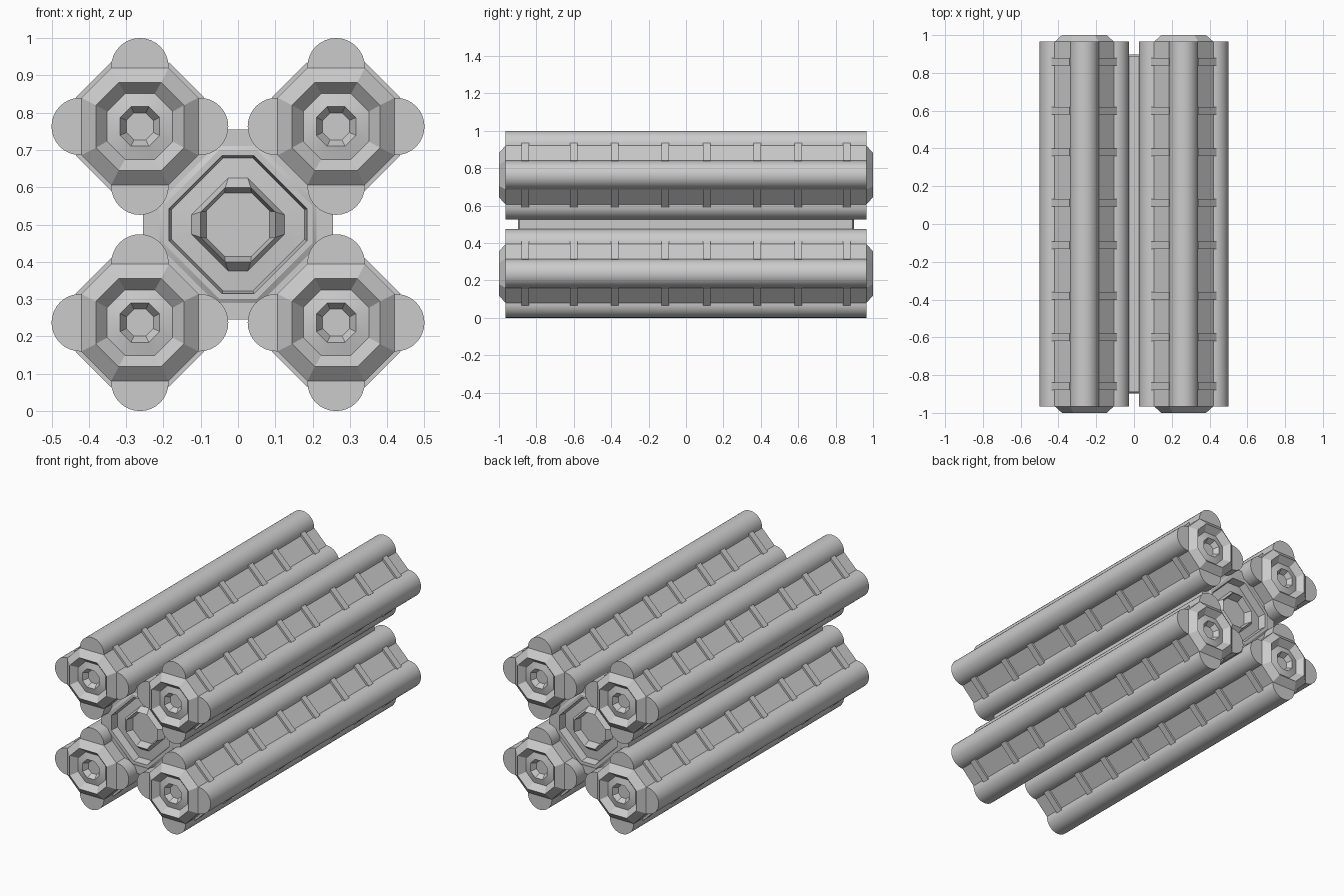
import bpy
import bmesh
import math
from mathutils import Matrix, Vector

cube = bpy.data.objects.get("Cube")
if cube:
    bpy.data.objects.remove(cube, do_unlink=True)

grey = bpy.data.materials.new("hull_grey")
grey.use_nodes = True
colour = (0.6, 0.6, 0.6, 1)
grey.diffuse_color = colour
grey.node_tree.nodes["Principled BSDF"].inputs["Base Color"].default_value = colour

END = 0.965          # where the long rails stop
POD = 0.263          # pod distance from the axis
MID_Z = 0.5


def octagon(half, corner):
    """Eight points: four flat sides at distance half, corners cut."""
    h, c = half, corner
    return [(c, h), (h, c), (h, -c), (c, -h), (-c, -h), (-h, -c), (-h, c), (-c, h)]


def loft(bm, sections):
    """Skin a list of (outline, y) sections and close both ends."""
    rings = [[bm.verts.new((x, y, z)) for x, z in pts] for pts, y in sections]
    for a, b in zip(rings, rings[1:]):
        for i in range(len(a)):
            j = (i + 1) % len(a)
            bm.faces.new((a[i], a[j], b[j], b[i]))
    bm.faces.new(rings[0])
    bm.faces.new(rings[-1])


def finish(name, bm, x, z):
    bmesh.ops.recalc_face_normals(bm, faces=bm.faces)
    mesh = bpy.data.meshes.new(name)
    bm.to_mesh(mesh)
    bm.free()
    mesh.materials.append(grey)
    obj = bpy.data.objects.new(name, mesh)
    obj.location = (x, 0, z)
    bpy.context.collection.objects.link(obj)
    bpy.ops.object.select_all(action="DESELECT")
    obj.select_set(True)
    bpy.context.view_layer.objects.active = obj
    bpy.ops.object.shade_smooth_by_angle(angle=math.radians(25))


def octagonal_shaft(name, steps, x, z):
    """Shaft with the same stepped end at front and back; steps run inward."""
    front = [(octagon(h, c), -y) for h, c, y in reversed(steps)]
    back = [(octagon(h, c), y) for h, c, y in steps]
    bm = bmesh.new()
    loft(bm, front + back)
    finish(name, bm, x, z)


def rails(name, x, z):
    """Four rounded rails, one on each flat side of a pod."""
    r, centre, n = 0.077, 0.16, 16
    outline = [(r * math.cos(math.pi * i / n), centre + r * math.sin(math.pi * i / n))
               for i in range(n + 1)]
    outline += [(-r, 0.14), (r, 0.14)]
    bm = bmesh.new()
    for k in range(4):
        turn = Matrix.Rotation(k * math.pi / 2, 2)
        pts = [turn @ Vector(p) for p in outline]
        loft(bm, [(pts, -END), (pts, END)])
    finish(name, bm, x, z)


def ribs(name, x, z):
    """Raised bars across the four diagonal faces of a pod."""
    bm = bmesh.new()
    for y in (0.86, 0.6, 0.38, 0.112):
        for side in (-1, 1):
            for k in range(4):
                place = (Matrix.Rotation(math.pi / 4 + k * math.pi / 2, 4, "Y")
                         @ Matrix.Translation((0, side * y, 0.161))
                         @ Matrix.Diagonal((0.134, 0.04, 0.032, 1)))
                bmesh.ops.create_cube(bm, size=1, matrix=place)
    finish(name, bm, x, z)


# Four pods: stepped octagonal shaft, rounded rails and ribs
pod_steps = [(0.157, 0.077, END), (0.118, 0.057, 1.0), (0.088, 0.04, 0.965),
             (0.053, 0.024, 0.975), (0.036, 0.016, 0.945)]
for side, sx in (("right", -1), ("left", 1)):
    for level, sz in (("lower", -1), ("upper", 1)):
        label = f"{level}_{side}_pod"
        x, z = sx * POD, MID_Z + sz * POD
        octagonal_shaft(label + "_shaft", pod_steps, x, z)
        rails(label + "_rails", x, z)
        ribs(label + "_ribs", x, z)

# Central core with a recessed end and a hollow boss
core_steps = [(0.255, 0.05, 0.89), (0.21, 0.06, 0.89), (0.2, 0.05, 0.897),
              (0.185, 0.043, 0.897), (0.178, 0.04, 0.85), (0.125, 0.026, 0.855),
              (0.1, 0.034, 0.885), (0.085, 0.036, 0.84)]
octagonal_shaft("central_core", core_steps, 0, MID_Z)
